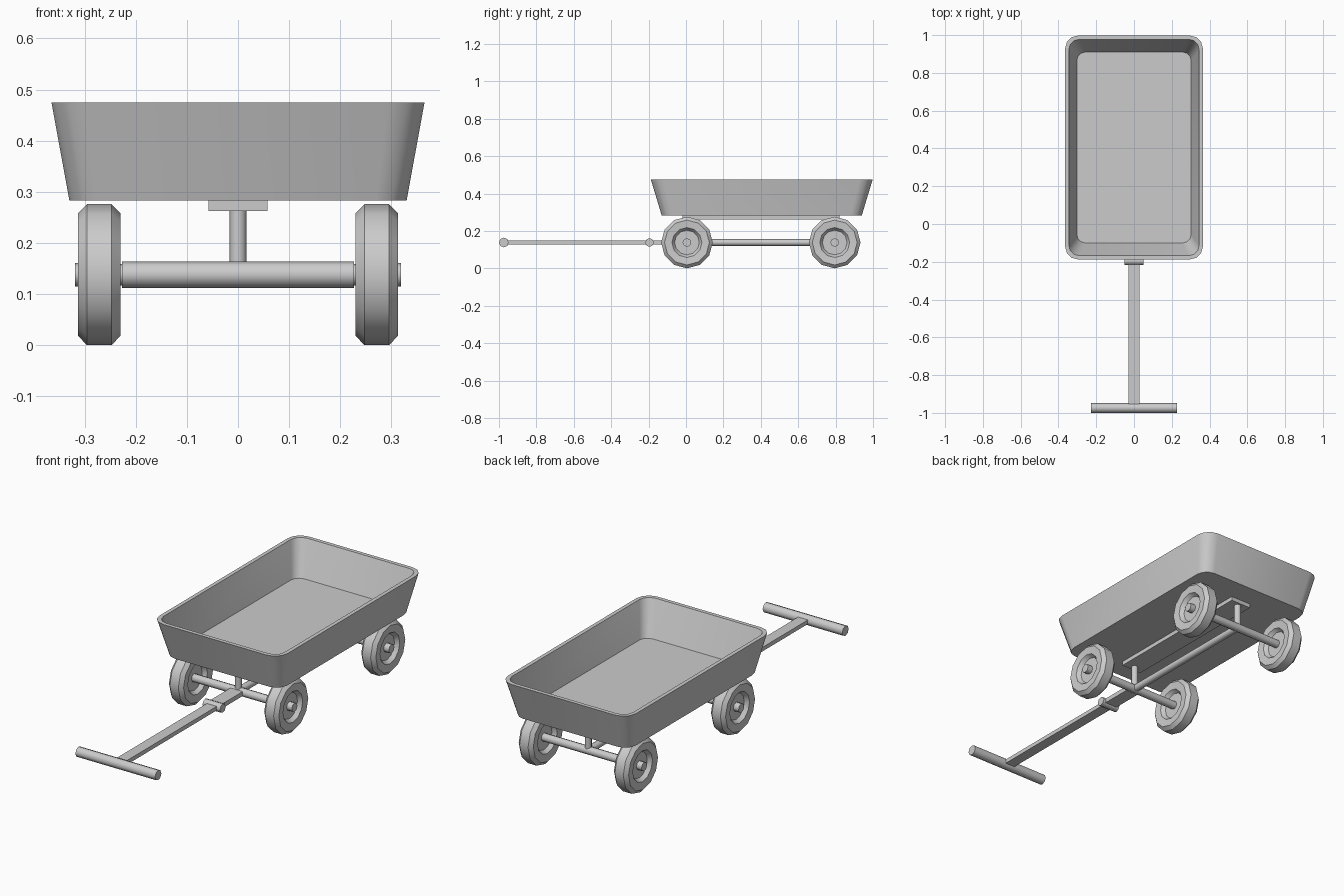
import bpy, bmesh, math
from mathutils import Matrix, Vector

if "Cube" in bpy.data.objects:
    bpy.data.objects.remove(bpy.data.objects["Cube"])

GREY = (0.6, 0.6, 0.6, 1)
mat = bpy.data.materials.new("plain grey")
mat.use_nodes = True
mat.diffuse_color = GREY
mat.node_tree.nodes["Principled BSDF"].inputs["Base Color"].default_value = GREY


def finish(name, bm, angle=35):
    bmesh.ops.recalc_face_normals(bm, faces=bm.faces)
    mesh = bpy.data.meshes.new(name)
    bm.to_mesh(mesh)
    bm.free()
    mesh.materials.append(mat)
    ob = bpy.data.objects.new(name, mesh)
    bpy.context.collection.objects.link(ob)
    bpy.ops.object.select_all(action='DESELECT')
    ob.select_set(True)
    bpy.context.view_layer.objects.active = ob
    bpy.ops.object.shade_smooth_by_angle(angle=math.radians(angle))
    return ob


def box(name, low, high):
    low, high = Vector(low), Vector(high)
    bm = bmesh.new()
    bmesh.ops.create_cube(bm, size=1, matrix=Matrix.Translation((low + high) / 2)
                          @ Matrix.Diagonal((*(high - low), 1)))
    return finish(name, bm)


def rod(name, start, end, radius, sides=8):
    start, end = Vector(start), Vector(end)
    axis = end - start
    bm = bmesh.new()
    turn = axis.to_track_quat('Z', 'Y').to_matrix().to_4x4()
    bmesh.ops.create_cone(bm, cap_ends=True, segments=sides, radius1=radius,
                          radius2=radius, depth=axis.length,
                          matrix=Matrix.Translation((start + end) / 2) @ turn)
    return finish(name, bm, 61)


def rounded_ring(bm, hx, hy, radius, z, cy=0.405, steps=3):
    ring = []
    for k, (sx, sy) in enumerate([(1, 1), (-1, 1), (-1, -1), (1, -1)]):
        for i in range(steps + 1):
            a = math.pi / 2 * (k + i / steps)
            ring.append(bm.verts.new((sx * (hx - radius) + radius * math.cos(a),
                                      cy + sy * (hy - radius) + radius * math.sin(a), z)))
    return ring


def bridge(bm, a, b):
    for i in range(len(a)):
        j = (i + 1) % len(a)
        bm.faces.new((a[i], a[j], b[j], b[i]))


# Tray: flared shell from outer base to rim to inner floor
bm = bmesh.new()
rings = [rounded_ring(bm, *r) for r in [(0.33, 0.535, 0.06, 0.283), (0.365, 0.593, 0.07, 0.475),
                                        (0.345, 0.573, 0.055, 0.475), (0.303, 0.505, 0.045, 0.3)]]
for a, b in zip(rings, rings[1:]):
    bridge(bm, a, b)
bm.faces.new(rings[0])
bm.faces.new(rings[-1])
finish("tray", bm)

# Undercarriage
Z = 0.138
box("tray_support", (-0.058, -0.02, 0.262), (0.058, 0.82, 0.285))
rod("centre_bar", (0, 0.005, Z), (0, 0.795, Z), 0.018)


# Wheels: revolved tyre with a dished centre on both sides
def wheel(name, side, y):
    profile = [(0.018, 0), (0.018, 0.066), (0.038, 0.08), (0.0415, 0.12), (0.024, 0.138)]
    profile += [(-x, r) for x, r in reversed(profile)]
    bm = bmesh.new()
    verts = [bm.verts.new((x, 0, r)) for x, r in profile]
    edges = [bm.edges.new(pair) for pair in zip(verts, verts[1:])]
    bmesh.ops.spin(bm, geom=verts + edges, axis=(1, 0, 0), cent=(0, 0, 0),
                   angle=math.tau, steps=12)
    bmesh.ops.remove_doubles(bm, verts=bm.verts, dist=0.0005)
    bmesh.ops.translate(bm, verts=bm.verts, vec=(side * 0.2715, y, Z))
    finish(name, bm)
    rod(name + "_hub", (side * 0.27, y, Z), (side * 0.319, y, Z), 0.023)


for end, y in (("front", 0.005), ("rear", 0.795)):
    rod(end + "_axle", (-0.27, y, Z), (0.27, y, Z), 0.021)
    rod(end + "_post", (0, y, Z), (0, y, 0.27), 0.017)
    for side, label in ((1, "left"), (-1, "right")):
        wheel(f"{end}_{label}_wheel", side, y)

# Pull handle
box("tongue", (-0.035, -0.19, 0.127), (0.035, 0.005, 0.15))
rod("hinge_pin", (-0.05, -0.195, Z), (0.05, -0.195, Z), 0.023)
box("handle_shaft", (-0.028, -0.97, 0.128), (0.028, -0.195, 0.149))
rod("handle_grip", (-0.227, -0.974, Z), (0.227, -0.974, Z), 0.026)
